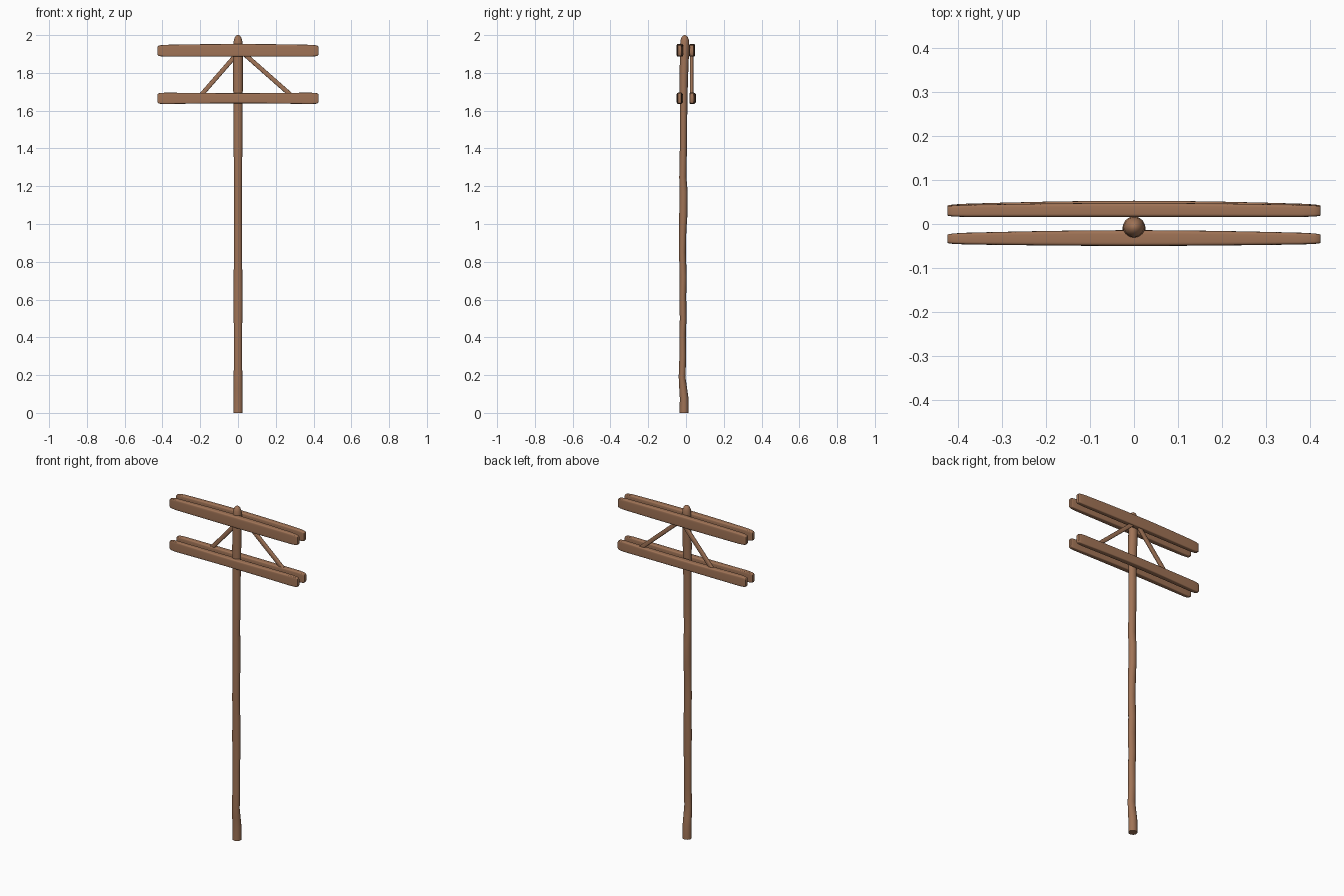
import bpy, bmesh, math
from mathutils import Vector

if "Cube" in bpy.data.objects:
    bpy.data.objects.remove(bpy.data.objects["Cube"])

wood = bpy.data.materials.new("brown wood")
wood.diffuse_color = (0.35, 0.172, 0.093, 1)
wood.use_nodes = True
wood.node_tree.nodes["Principled BSDF"].inputs["Base Color"].default_value = wood.diffuse_color


def loft(name, sections, u, v, sides=24, power=1.0):
    """Skin closed superellipse sections (centre, half u, half v) and cap both ends."""
    bm = bmesh.new()
    u, v = Vector(u), Vector(v)
    rings = []
    for centre, hu, hv in sections:
        ring = []
        for i in range(sides):
            a = 2 * math.pi * (i + 0.5) / sides
            c, s = math.cos(a), math.sin(a)
            pu = math.copysign(abs(c) ** power, c) * hu
            pv = math.copysign(abs(s) ** power, s) * hv
            ring.append(bm.verts.new(Vector(centre) + u * pu + v * pv))
        rings.append(ring)
    for a, b in zip(rings, rings[1:]):
        for i in range(sides):
            j = (i + 1) % sides
            bm.faces.new((a[i], a[j], b[j], b[i]))
    bm.faces.new(rings[0][::-1])
    bm.faces.new(rings[-1])
    bmesh.ops.recalc_face_normals(bm, faces=bm.faces)
    mesh = bpy.data.meshes.new(name)
    bm.to_mesh(mesh)
    bm.free()
    mesh.materials.append(wood)
    ob = bpy.data.objects.new(name, mesh)
    bpy.context.collection.objects.link(ob)
    bpy.ops.object.select_all(action='DESELECT')
    ob.select_set(True)
    bpy.context.view_layer.objects.active = ob
    bpy.ops.object.shade_smooth_by_angle(angle=math.radians(40))
    return ob


# Pole: slightly crooked trunk with a domed top (z, y centre, half x, half y)
trunk = [(0, -.010, .025, .024), (.08, -.010, .025, .023), (.13, -.015, .024, .021),
         (.19, -.021, .023, .018), (.30, -.017, .022, .018), (.42, -.018, .022, .017),
         (.50, -.015, .023, .018), (.62, -.017, .024, .018), (.72, -.015, .023, .019),
         (.85, -.019, .022, .018), (.97, -.017, .022, .019), (1.05, -.014, .022, .022),
         (1.17, -.013, .022, .022), (1.25, -.017, .022, .019), (1.40, -.014, .023, .019),
         (1.60, -.013, .024, .020), (1.75, -.012, .026, .022), (1.88, -.009, .026, .024),
         (1.95, -.007, .025, .024), (1.975, -.007, .022, .022), (1.99, -.007, .016, .016),
         (1.998, -.007, .008, .008), (2.0, -.007, .002, .002)]
loft("pole", [((0, y, z), hx, hy) for z, y, hx, hy in trunk], (1, 0, 0), (0, 1, 0))


# Crossbeams: paired planks with worn, rounded ends
def beam(name, y0, y1, bulge0, bulge1, z0, z1, arch0, arch1):
    sections = []
    xs = [-.425, -.422, -.41, -.38] + [-.3 + .1 * i for i in range(7)] + [.38, .41, .422, .425]
    for x in xs:
        mid = math.cos(min(1, abs(x) / .425) * math.pi / 2)
        end = {.425: .72, .422: .84, .41: .94}.get(round(abs(x), 3), 1)
        lo, hi = y0 + bulge0 * mid, y1 + bulge1 * mid
        b, t = z0 + arch0 * mid, z1 + arch1 * mid
        sections.append(((x, (lo + hi) / 2, (b + t) / 2), (hi - lo) / 2 * end, (t - b) / 2 * end))
    loft(name, sections, (0, 1, 0), (0, 0, 1), 28, .3)


beam("upper_front_beam", -.046, -.021, -.004, .007, 1.886, 1.948, 0, .005)
beam("upper_back_beam", .016, .043, 0, .005, 1.886, 1.948, 0, .005)
beam("lower_front_beam", -.046, -.022, -.004, .006, 1.634, 1.696, .005, -.003)
beam("lower_back_beam", .018, .045, 0, .008, 1.634, 1.696, .005, -.003)


# Diagonal braces running between the back beams
def brace(name, low, high):
    a, b = Vector(low), Vector(high)
    side = (b - a).normalized().cross(Vector((0, 1, 0)))
    loft(name, [(a, .012, .009), (b, .012, .009)], side, (0, 1, 0), 16, .5)


brace("left_brace", (-.215, .030, 1.66), (.003, .030, 1.91))
brace("right_brace", (.300, .030, 1.665), (.022, .030, 1.91))
